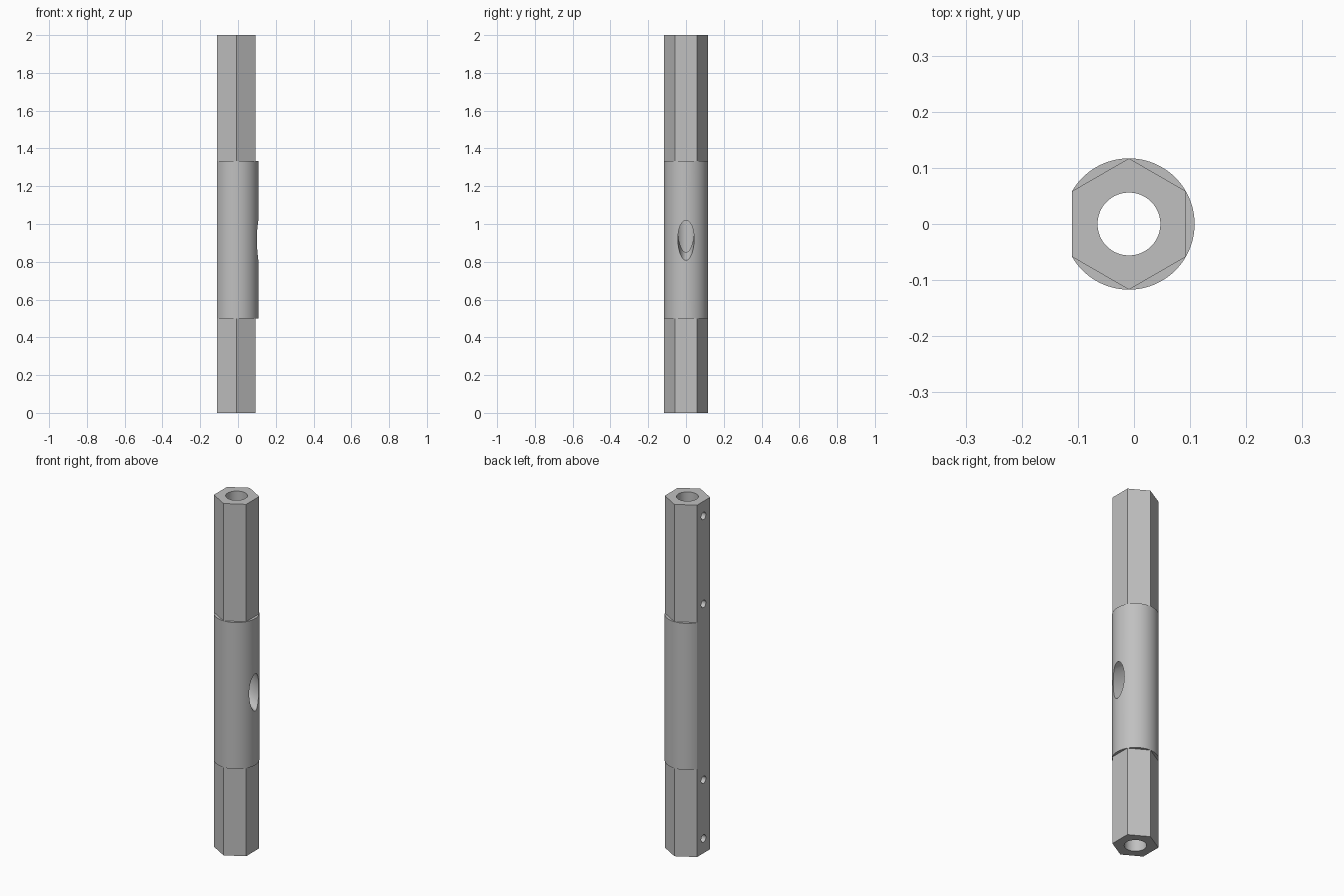
import bpy, bmesh
from math import cos, sin, pi, radians
from mathutils import Matrix

old = bpy.data.objects.get("Cube")
if old:
    bpy.data.objects.remove(old, do_unlink=True)

CX, R, BORE = -0.009, 0.117, 0.056      # axis x, outer radius, bore radius
SLEEVE_LOW, SLEEVE_TOP, HEIGHT = 0.5, 1.333, 2.0
N = 96

grey = bpy.data.materials.new("plain_grey")
grey.use_nodes = True
grey.diffuse_color = (0.53, 0.53, 0.53, 1)
grey.node_tree.nodes["Principled BSDF"].inputs["Base Color"].default_value = grey.diffuse_color


def new_object(name, bm):
    bmesh.ops.recalc_face_normals(bm, faces=bm.faces)
    mesh = bpy.data.meshes.new(name)
    bm.to_mesh(mesh)
    bm.free()
    mesh.materials.append(grey)
    obj = bpy.data.objects.new(name, mesh)
    bpy.context.collection.objects.link(obj)
    return obj


# Radius of each cross-section at a given angle
def bore(a):
    return BORE


def hexagon(a):
    flat = R * cos(pi / 6)
    off = (a + pi / 6) % (pi / 3) - pi / 6
    return flat / cos(off)


def sleeve(a):
    # Round, but cut level with the flat on the -x side
    return hexagon(a) if cos(a) < -cos(pi / 6) else R


# Tube body: rings run up the outside and back down through the bore
bm = bmesh.new()
sections = [(bore, 0), (hexagon, 0), (hexagon, SLEEVE_LOW), (sleeve, SLEEVE_LOW),
            (sleeve, SLEEVE_TOP), (hexagon, SLEEVE_TOP), (hexagon, HEIGHT), (bore, HEIGHT)]
rings = []
for radius, z in sections:
    angles = [2 * pi * i / N for i in range(N)]
    rings.append([bm.verts.new((CX + radius(a) * cos(a), radius(a) * sin(a), z)) for a in angles])
for k, ring in enumerate(rings):
    above = rings[(k + 1) % len(rings)]
    for i in range(N):
        j = (i + 1) % N
        bm.faces.new((ring[i], ring[j], above[j], above[i]))
bmesh.ops.remove_doubles(bm, verts=bm.verts, dist=1e-5)
body = new_object("hexagonal_tube_with_sleeve", bm)

# Cutters: cross holes in the -x flat and one slanted oval port on the +x side
bm = bmesh.new()


def add_cutter(x, z, length, half_y, half_z, slope=0.0):
    shear = Matrix.Identity(4)
    shear[2][0] = slope
    matrix = (Matrix.Translation((x, 0, z)) @ shear @ Matrix.Diagonal((length, half_y, half_z, 1))
              @ Matrix.Rotation(radians(90), 4, "Y"))
    bmesh.ops.create_cone(bm, cap_ends=True, segments=40, radius1=1, radius2=1, depth=1, matrix=matrix)


for z in (0.083, 0.417, 1.417, 1.917):
    add_cutter(-0.09, z, 0.12, 0.021, 0.021)
add_cutter(0.08, 0.933, 0.16, 0.043, 0.106, slope=-0.7)
cutter = new_object("hole_cutter", bm)
cutter.hide_render = True

# Cut the holes and discard the cutter
cut = body.modifiers.new("holes", "BOOLEAN")
cut.operation = "DIFFERENCE"
cut.solver = "EXACT"
cut.object = cutter
bpy.ops.object.select_all(action="DESELECT")
body.select_set(True)
bpy.context.view_layer.objects.active = body
bpy.ops.object.modifier_apply(modifier=cut.name)
bpy.data.objects.remove(cutter, do_unlink=True)
bpy.ops.object.shade_smooth_by_angle(angle=radians(20))
